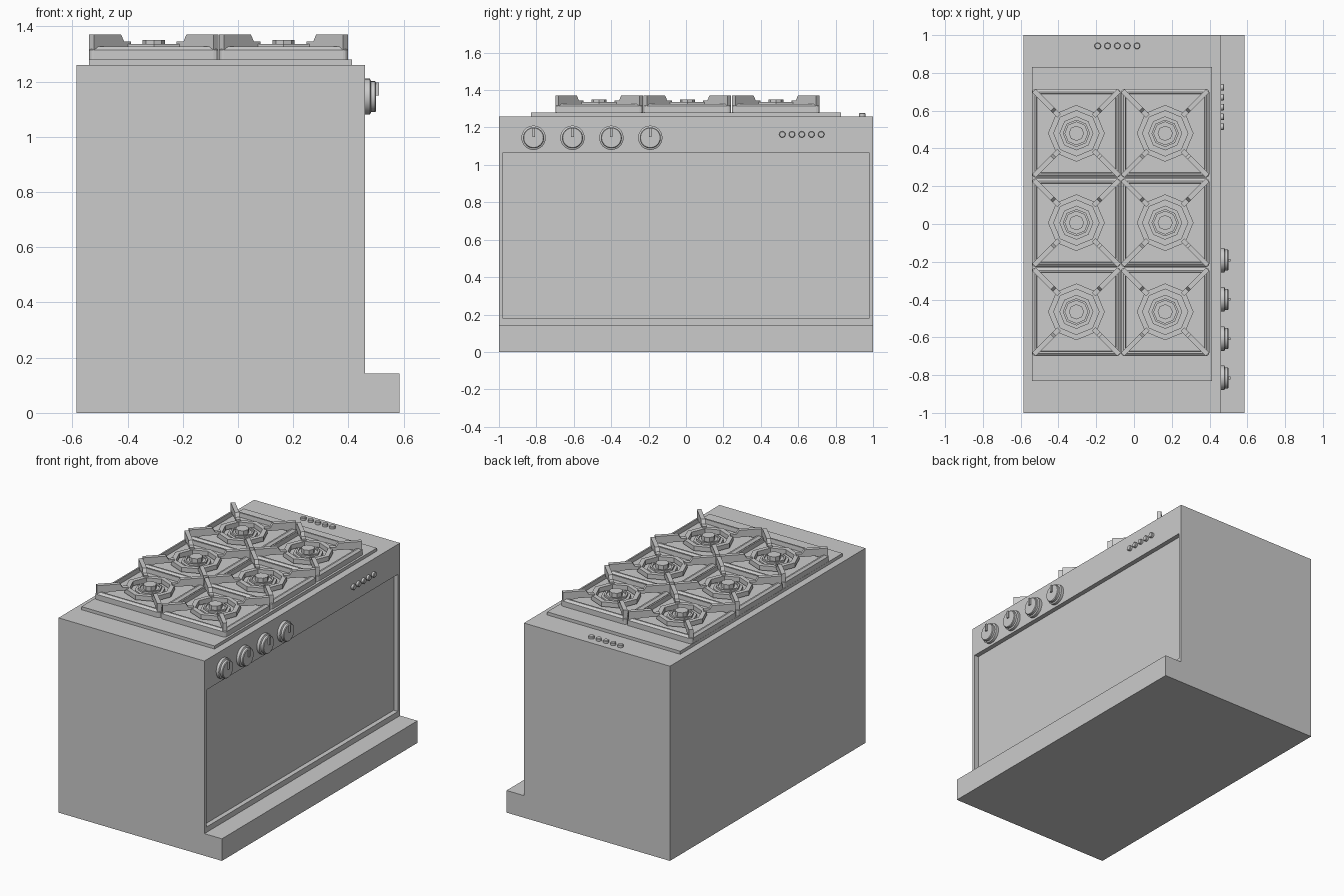
import bpy, bmesh
from math import cos, sin, pi
from mathutils import Matrix, Vector

cube = bpy.data.objects.get("Cube")
if cube:
    bpy.data.objects.remove(cube, do_unlink=True)

metal = bpy.data.materials.new("grey_metal")
metal.use_nodes = True
GREY = (0.6, 0.6, 0.6, 1)
metal.diffuse_color = GREY
metal.node_tree.nodes["Principled BSDF"].inputs["Base Color"].default_value = GREY


def finish(name, bm, smooth=False):
    bmesh.ops.recalc_face_normals(bm, faces=bm.faces)
    mesh = bpy.data.meshes.new(name)
    bm.to_mesh(mesh)
    bm.free()
    mesh.materials.append(metal)
    ob = bpy.data.objects.new(name, mesh)
    bpy.context.collection.objects.link(ob)
    if smooth:
        bpy.ops.object.select_all(action='DESELECT')
        ob.select_set(True)
        bpy.context.view_layer.objects.active = ob
        bpy.ops.object.shade_smooth_by_angle()
    return ob


def prism(bm, profile, width, matrix=Matrix()):
    """Extrude an (x, z) profile along y, centred."""
    face = bm.faces.new([bm.verts.new(matrix @ Vector((x, -width / 2, z))) for x, z in profile])
    ext = bmesh.ops.extrude_face_region(bm, geom=[face])["geom"]
    shift = matrix.to_3x3() @ Vector((0, width, 0))
    bmesh.ops.translate(bm, vec=shift, verts=[g for g in ext if isinstance(g, bmesh.types.BMVert)])


def box(bm, x, y, z):
    m = Matrix.Translation((0, sum(y) / 2, 0))
    prism(bm, [(x[0], z[0]), (x[1], z[0]), (x[1], z[1]), (x[0], z[1])], y[1] - y[0], m)


def polygon(sides):
    return lambda r: [(r * cos(2 * pi * i / sides), r * sin(2 * pi * i / sides)) for i in range(sides)]


def rounded_square(half, corner=0.018, steps=3):
    pts = []
    for q in range(4):
        a = q * pi / 2 + pi / 4
        cx = (half - corner) * (1 if cos(a) > 0 else -1)
        cy = (half - corner) * (1 if sin(a) > 0 else -1)
        for i in range(steps + 1):
            t = q * pi / 2 + i * pi / 2 / steps
            pts.append((cx + corner * cos(t), cy + corner * sin(t)))
    return pts


def loft(bm, profile, outline, matrix=Matrix(), closed=False):
    """Stack outlines of size r at height z; cap the ends or close the loop."""
    rings = [[bm.verts.new(matrix @ Vector((x, y, z))) for x, y in outline(r)] for r, z in profile]
    pairs = list(zip(rings, rings[1:]))
    if closed:
        pairs.append((rings[-1], rings[0]))
    else:
        bm.faces.new(rings[0])
        bm.faces.new(rings[-1])
    for a, b in pairs:
        for i in range(len(a)):
            j = (i + 1) % len(a)
            bm.faces.new((a[i], a[j], b[j], b[i]))


# Cabinet with a projecting plinth and a recessed door panel
LEFT, FACE, TOP, STEP = -0.585, 0.46, 1.26, 0.143
bm = bmesh.new()
prism(bm, [(LEFT, 0), (-LEFT, 0), (-LEFT, STEP), (FACE, STEP), (FACE, TOP), (LEFT, TOP)], 2)
bm.normal_update()
front = next(f for f in bm.faces if all(abs(v.co.x - FACE) < 1e-4 for v in f.verts))
bmesh.ops.inset_individual(bm, faces=[front], thickness=0.03)
for v in front.verts:
    v.co.z = 1.065 if v.co.z > 0.6 else 0.178
panel = bmesh.ops.extrude_discrete_faces(bm, faces=[front])["faces"][0]
bmesh.ops.translate(bm, vec=(-0.03, 0, 0), verts=panel.verts)
finish("cabinet", bm)

# Cooktop plate
bm = bmesh.new()
box(bm, (-0.54, 0.413), (-0.83, 0.83), (TOP, 1.28))
finish("cooktop_plate", bm)

# Six burners, each with a pan, a ring, a burner head and four fingers
PAN = [(0.234, 1.28), (0.234, 1.314), (0.22, 1.326), (0.21, 1.326), (0.208, 1.298)]
RING = [(0.15, 1.305), (0.15, 1.335), (0.12, 1.335), (0.12, 1.305)]
HEAD = [(0.09, 1.29), (0.09, 1.318), (0.072, 1.318), (0.072, 1.33), (0.06, 1.33),
        (0.06, 1.322), (0.04, 1.322), (0.04, 1.35)]
FINGER = [(0.318, 1.30), (0.318, 1.37), (0.18, 1.37), (0.165, 1.345),
          (0.13, 1.345), (0.13, 1.325), (0.24, 1.325)]
for row, y in enumerate((-0.465, 0.007, 0.48)):
    for side, x in (("right", -0.305), ("left", 0.165)):
        tag = f"{side}_{row + 1}"
        place = Matrix.Translation((x, y, 0))
        bm = bmesh.new()
        loft(bm, PAN, rounded_square, place)
        finish("burner_pan_" + tag, bm)
        bm = bmesh.new()
        loft(bm, RING, polygon(8), place, closed=True)
        for k in range(4):
            prism(bm, FINGER, 0.026, place @ Matrix.Rotation(pi / 4 + k * pi / 2, 4, 'Z'))
        finish("pan_support_" + tag, bm)
        bm = bmesh.new()
        loft(bm, HEAD, polygon(8), place)
        finish("burner_head_" + tag, bm)

# Control knobs with pointers
SIDEWAYS = Matrix.Rotation(pi / 2, 4, 'Y')
KNOB = [(0.065, 0), (0.065, 0.018), (0.056, 0.022), (0.056, 0.036), (0.052, 0.04)]
for k in range(4):
    y = -0.815 + k * 0.208
    bm = bmesh.new()
    loft(bm, KNOB, polygon(32), Matrix.Translation((FACE, y, 1.145)) @ SIDEWAYS)
    box(bm, (0.49, 0.51), (y - 0.007, y + 0.007), (1.15, 1.197))
    finish(f"knob_{k + 1}", bm, smooth=True)

# Rows of small buttons on the control strip and on the top
BUTTON = [(0.017, 0), (0.017, 0.014), (0.014, 0.017)]
for k in range(5):
    step = k * 0.052
    spots = {"strip_button": Matrix.Translation((FACE, 0.515 + step, 1.163)) @ SIDEWAYS,
             "top_button": Matrix.Translation((-0.192 + step, 0.943, TOP))}
    for name, place in spots.items():
        bm = bmesh.new()
        loft(bm, BUTTON, polygon(16), place)
        finish(f"{name}_{k + 1}", bm, smooth=True)
